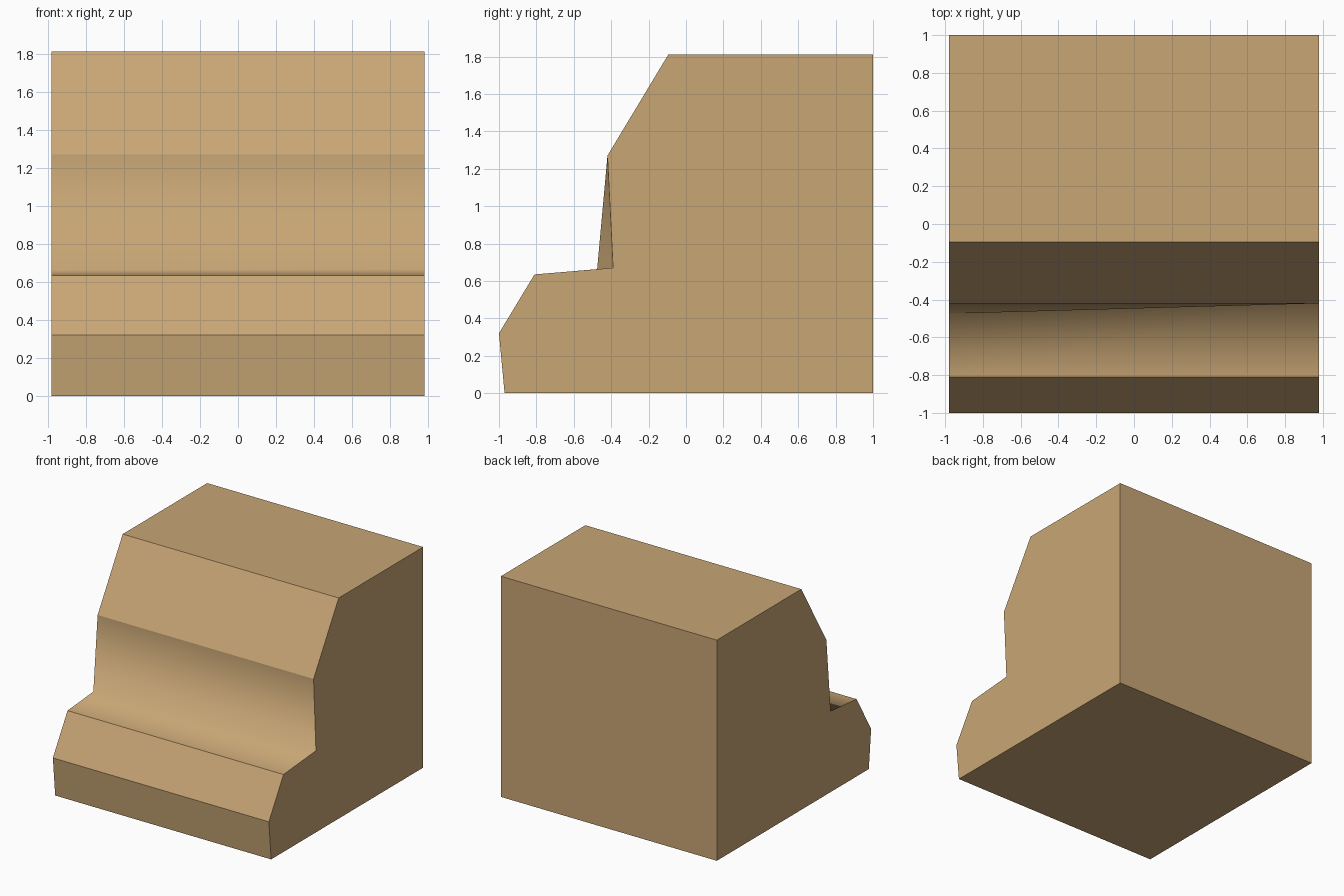
import bpy, bmesh

if "Cube" in bpy.data.objects:
    bpy.data.objects.remove(bpy.data.objects["Cube"])

HALF_WIDTH = 0.98

# Side profile (y, z); the inner step corner lies deeper on the right end
def profile(corner):
    return [(-0.97, 0), (-1.0, 0.32), (-0.81, 0.635), corner,
            (-0.42, 1.27), (-0.095, 1.81), (1.0, 1.81), (1.0, 0)]

CORNER = 3
bm = bmesh.new()
left = [bm.verts.new((-HALF_WIDTH, y, z)) for y, z in profile((-0.475, 0.663))]
right = [bm.verts.new((HALF_WIDTH, y, z)) for y, z in profile((-0.39, 0.67))]

# End walls and the long faces between them
bm.faces.new(left)
bm.faces.new(right)
n = len(left)
for i in range(n):
    j = (i + 1) % n
    bm.faces.new((left[i], left[j], right[j], right[i]))
bmesh.ops.recalc_face_normals(bm, faces=bm.faces[:])

# Every edge is crisp except the softly shaded inner step corner
for f in bm.faces:
    f.smooth = True
for e in bm.edges:
    e.smooth = set(e.verts) == {left[CORNER], right[CORNER]}

mesh = bpy.data.meshes.new("stepped_block")
bm.to_mesh(mesh)
bm.free()
block = bpy.data.objects.new("stepped_block", mesh)
bpy.context.collection.objects.link(block)

# Tan stone
tan = bpy.data.materials.new("tan")
tan.diffuse_color = (0.578, 0.381, 0.178, 1)
tan.use_nodes = True
tan.node_tree.nodes["Principled BSDF"].inputs["Base Color"].default_value = tan.diffuse_color
mesh.materials.append(tan)
